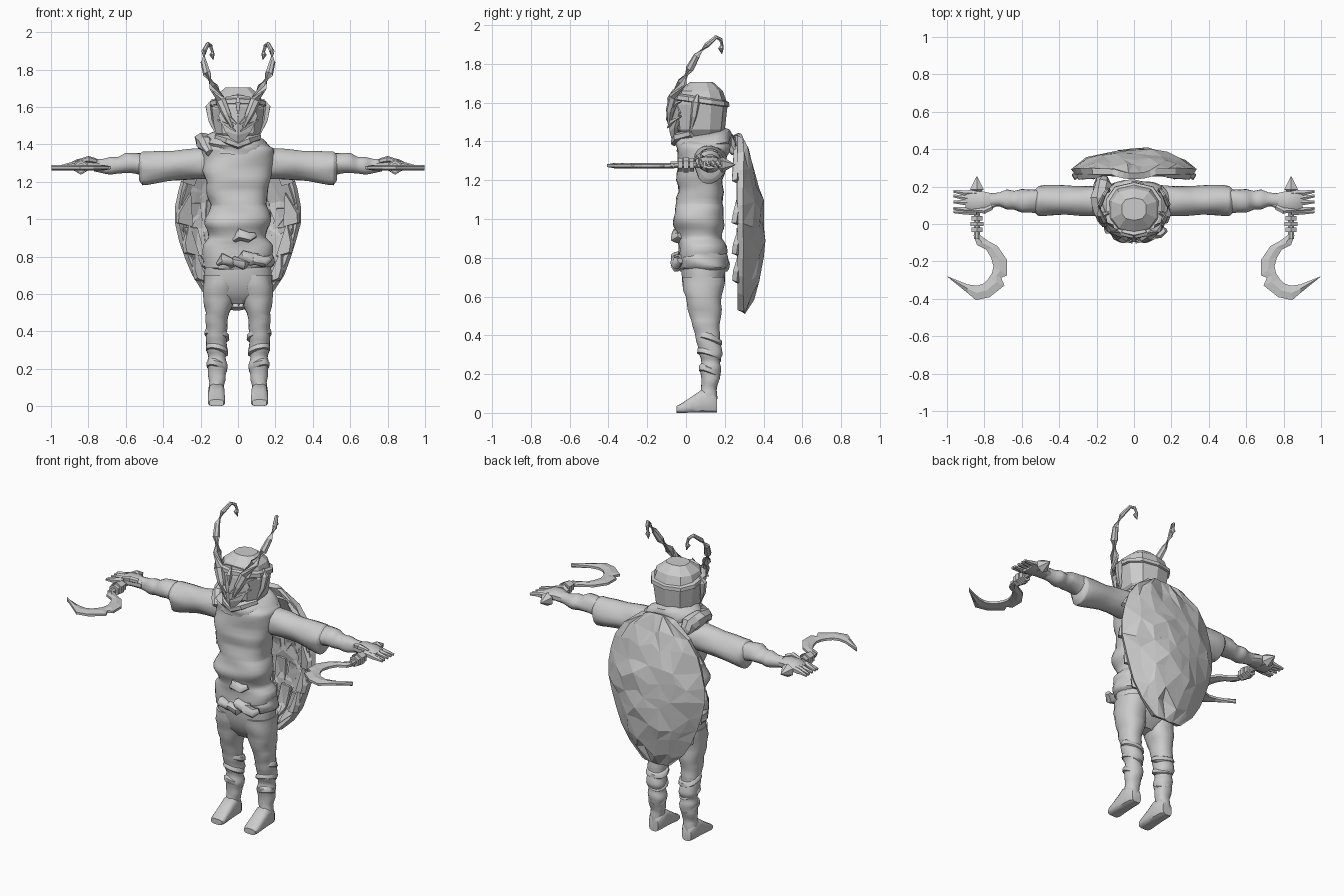
import bpy, bmesh, math, random
from mathutils import Vector as V, noise
random.seed(4)
grey = bpy.data.materials.new("plain grey")
grey.diffuse_color = (0.6, 0.6, 0.6, 1)


def make(name, verts, faces, smooth=None, mirror=False, thick=0, offset=-1):
    me = bpy.data.meshes.new(name)
    me.from_pydata([tuple(v) for v in verts], [], faces)
    bm = bmesh.new()
    bm.from_mesh(me)
    bmesh.ops.recalc_face_normals(bm, faces=bm.faces)
    bm.to_mesh(me)
    bm.free()
    ob = bpy.data.objects.new(name, me)
    bpy.context.collection.objects.link(ob)
    me.materials.append(grey)
    if thick:
        m = ob.modifiers.new("thickness", 'SOLIDIFY')
        m.thickness, m.offset = thick, offset
    if mirror:
        m = ob.modifiers.new("mirror", 'MIRROR')
        m.use_mirror_merge = False
    if smooth:
        bpy.ops.object.select_all(action='DESELECT')
        ob.select_set(True)
        bpy.context.view_layer.objects.active = ob
        bpy.ops.object.shade_smooth_by_angle(angle=math.radians(smooth))
    return ob


def loft(name, rings, n=18, power=1.0, sub=1, fold=0, freq=9, **kw):
    """Skin rings of (centre, half axis a, half axis b); fold adds cloth creases."""
    full = []
    for r, s in zip(rings, rings[1:]):
        full += [[V(p).lerp(V(q), i / sub) for p, q in zip(r, s)] for i in range(sub)]
    full.append([V(p) for p in rings[-1]])
    verts = []
    for c, a, b in full:
        for k in range(n):
            t = math.tau * (k + 0.5) / n
            co, si = math.cos(t), math.sin(t)
            d = a * math.copysign(abs(co) ** power, co) + b * math.copysign(abs(si) ** power, si)
            p = c + d
            if fold:
                q = V((p.x * freq * .5, p.y * freq * .5, p.z * freq * 1.4))
                p += d.normalized() * fold * noise.noise(q)
            verts.append(p)
    faces = [(i * n + k, i * n + (k + 1) % n, (i + 1) * n + (k + 1) % n, (i + 1) * n + k)
             for i in range(len(full) - 1) for k in range(n)]
    faces += [tuple(range(n)), tuple(range((len(full) - 1) * n, len(full) * n))]
    return make(name, verts, faces, **kw)


def upright(rows):      # rows of z, centre x, centre y, half width, half depth
    return [((x, y, z), (w, 0, 0), (0, d, 0)) for z, x, y, w, d in rows]


def along_x(rows):      # rows of x, y, z, half depth, half height
    return [((x, y, z), (0, d, 0), (0, 0, h)) for x, y, z, d, h in rows]


def tube(name, pts, radii, n=6, **kw):
    pts = [V(p) for p in pts]
    rings = []
    for i, p in enumerate(pts):
        t = (pts[min(i + 1, len(pts) - 1)] - pts[max(i - 1, 0)]).normalized()
        up = V((0, 0, 1)) if abs(t.z) < .8 else V((0, 1, 0))
        a = t.cross(up).normalized()
        rings.append((p, a * radii[i], t.cross(a) * radii[i]))
    return loft(name, rings, n, **kw)


# Tunic, sash and trousers
loft("tunic", upright([
    (.74, 0, .09, .175, .115), (.86, 0, .08, .185, .125), (.90, 0, .07, .158, .12),
    (.97, 0, .065, .168, .13), (1.05, 0, .065, .162, .125), (1.08, 0, .07, .155, .12),
    (1.20, 0, .07, .175, .12), (1.32, 0, .085, .20, .125), (1.38, 0, .10, .19, .135),
    (1.42, 0, .10, .12, .11), (1.46, 0, .09, .08, .08)]),
    n=32, power=.8, sub=4, fold=.022, smooth=50)
loft("sash", upright([(.73, 0, .09, .17, .11), (.75, 0, .09, .19, .127), (.80, 0, .09, .192, .13),
                      (.83, 0, .09, .178, .115)]), n=32, power=.85, sub=3, fold=.022, freq=20, smooth=45)
for i, (x, z) in enumerate([(-.06, .77), (.0, .76), (.05, .79), (.11, .77), (.03, .90)]):
    tube("sash_knot_%d" % i, [(x - .05, -.03, z - .01), (x - .02, -.05, z + .015), (x + .03, -.05, z), (x + .06, -.03, z + .015)],
         [.012, .03, .027, .012], 8, fold=.012, freq=30, smooth=50)
loft("hips", upright([(.80, 0, .09, .175, .115), (.68, 0, .09, .182, .112), (.60, 0, .09, .17, .085),
                      (.545, 0, .09, .08, .04)]), n=24, power=.85, sub=2, smooth=50)
loft("trouser_leg", upright([
    (.70, .095, .09, .09, .11), (.60, .10, .09, .085, .098), (.50, .108, .10, .067, .082),
    (.43, .112, .105, .058, .07), (.38, .112, .115, .06, .066), (.34, .112, .12, .055, .062),
    (.30, .113, .125, .06, .062), (.26, .113, .125, .047, .05), (.22, .113, .125, .053, .052),
    (.18, .113, .125, .044, .045), (.14, .113, .122, .046, .045), (.10, .113, .12, .04, .043),
    (.04, .113, .115, .04, .043)]), n=20, power=.9, sub=3, fold=.012, freq=14, smooth=50, mirror=True)
for i, z in enumerate((.38, .30, .21)):     # leg wraps
    loft("leg_wrap_%d" % i, [((.113, .12, z + s * .022), (w - i * .005, 0, .012), (0, w - i * .006, -.02))
                             for s, w in ((-1, .052), (-.5, .066), (.5, .065), (1, .05))],
         n=16, fold=.008, freq=25, smooth=50, mirror=True)
loft("shoe", [((.115, y, h / 2), (w, 0, 0), (0, 0, h / 2)) for y, h, w in
              ((.16, .08, .032), (.14, .11, .042), (.08, .12, .045), (.03, .085, .045),
               (-.03, .045, .046), (-.05, .035, .038))], n=12, power=.6, smooth=40, mirror=True)

# Sleeves, forearms and hands
loft("sleeve", along_x([
    (.12, .12, 1.30, .085, .085), (.22, .12, 1.295, .078, .082), (.34, .125, 1.285, .076, .08),
    (.48, .125, 1.275, .08, .086), (.51, .125, 1.275, .078, .088), (.53, .125, 1.28, .06, .068)]),
    n=20, sub=4, fold=.014, freq=12, smooth=50, mirror=True)
loft("forearm", along_x([
    (.50, .125, 1.29, .065, .06), (.60, .125, 1.295, .065, .055), (.64, .128, 1.29, .048, .045),
    (.68, .13, 1.29, .05, .045), (.72, .13, 1.285, .036, .036), (.77, .125, 1.285, .036, .032)]),
    n=16, sub=3, fold=.014, freq=16, smooth=50, mirror=True)
loft("palm", along_x([(.74, .125, 1.285, .035, .03), (.80, .12, 1.295, .055, .03),
                      (.86, .12, 1.29, .06, .03), (.90, .125, 1.28, .055, .02)]),
     n=10, power=.8, smooth=35, mirror=True)
for i, (y0, y1) in enumerate(((.165, .175), (.14, .15), (.115, .118), (.075, .085), (.065, .065))):
    tube("finger_%d" % i, [(.84, y0, 1.295), (.90, y0, 1.285), (.965, y1, 1.275)],
         [.02, .017, .008], 6, smooth=30, mirror=True)
tube("thumb", [(.76, .09, 1.31), (.80, .07, 1.32), (.86, .075, 1.31)], [.015, .018, .008], 6, smooth=30, mirror=True)

# Hooked sickles
Z = 1.28
tube("sickle_handle", [(.84, .20, Z), (.84, -.08, Z)], [.018, .018], 8, mirror=True)
tube("sickle_spike", [(.84, .165, Z), (.84, .185, Z), (.84, .255, Z)], [.015, .042, .001], 6, mirror=True)
for i, y in enumerate((.03, 0, -.03)):
    tube("sickle_collar_%d" % i, [(.84, y + .012, Z), (.84, y - .012, Z)],
         [.034 + .006 * (i % 2)] * 2, 6, mirror=True)
edge = [(.855, -.06, .825, -.06), (.835, -.11, .79, -.09), (.785, -.135, .735, -.12), (.757, -.18, .687, -.19),
        (.745, -.23, .685, -.27), (.755, -.265, .715, -.285), (.77, -.295, .70, -.325),
        (.80, -.325, .775, -.385), (.84, -.337, .845, -.40), (.89, -.327, .89, -.365), (.998, -.28, .995, -.284)]
loft("sickle_blade", [(((a + c) / 2, (b + d) / 2, Z - .005), ((c - a) / 1.42, (d - b) / 1.42, .0), (0, 0, .014))
                      for a, b, c, d in edge], n=6, mirror=True)

# Helmet: faceted shell, rim band, cheek guards and neck guard
loft("helmet", upright([(1.42, 0, .08, .095, .095), (1.46, 0, .075, .128, .125), (1.59, 0, .075, .146, .14),
                        (1.66, 0, .075, .125, .115), (1.705, 0, .08, .068, .06)]), n=10, power=.8)
loft("helmet_band", [((0, .072, z), (w, 0, 0), (0, w - .005, -.02)) for z, w in
                     ((1.595, .143), (1.60, .157), (1.622, .155), (1.63, .138))], n=10, power=.8)
tube("ear_guard", [(.135, .06, 1.64), (.155, .05, 1.60), (.145, .04, 1.53), (.11, .02, 1.44)],
     [.006, .022, .017, .004], 5, mirror=True)

# Pointed mask with ridge, brow, gem and jaw
m = [(0, -.06, 1.665), (0, -.078, 1.60), (0, -.095, 1.53), (0, -.085, 1.45), (0, -.07, 1.395),
     (.065, -.045, 1.655), (.09, -.05, 1.60), (.105, -.035, 1.55), (.07, -.06, 1.47), (.03, -.06, 1.42)]
make("mask", m, [(i, i + 1, i + 6, i + 5) for i in range(4)], mirror=True, thick=.02)
tube("mask_brow", [(.01, -.1, 1.51), (.05, -.085, 1.545), (.10, -.05, 1.60), (.145, -.02, 1.61)],
     [.005, .014, .012, .003], 4, mirror=True)
tube("mask_cheek", [(.015, -.095, 1.47), (.05, -.075, 1.50), (.11, -.025, 1.53)], [.004, .012, .004], 4, mirror=True)
tube("forehead_gem", [(0, -.065, 1.67), (0, -.085, 1.62), (0, -.09, 1.55)], [.002, .018, .002], 4)
tube("jaw_scarf", [(-.11, .03, 1.44), (-.05, -.045, 1.42), (0, -.06, 1.395), (.05, -.045, 1.42), (.11, .03, 1.44)],
     [.02, .025, .02, .025, .02], 6)

# Curved horns with hooked tips
tube("horn", [(.03, -.088, 1.49), (.06, -.08, 1.56), (.09, -.06, 1.63), (.13, -.02, 1.705), (.165, .02, 1.775),
              (.183, .055, 1.84), (.182, .105, 1.895), (.16, .155, 1.938), (.145, .18, 1.925),
              (.137, .185, 1.895), (.14, .18, 1.88), (.132, .185, 1.85)],
     [.008, .024, .029, .026, .022, .017, .014, .011, .010, .008, .015, .001], 7, mirror=True)

# Ragged collar and shoulder wrap
loft("collar", [((0, .095, z), (w, 0, s), (0, d, .015)) for z, w, d, s in
                ((1.36, .17, .14, -.01), (1.40, .18, .15, -.02), (1.44, .14, .125, -.02), (1.455, .11, .10, -.02))],
     n=22, sub=2, fold=.03, freq=18, smooth=40)
tube("shoulder_wrap", [(-.15, 0, 1.35), (-.175, .06, 1.405), (-.18, .14, 1.42), (-.17, .21, 1.40), (-.15, .25, 1.34)],
     [.025, .045, .05, .045, .02], 8, sub=2, fold=.02, freq=20)

# Back shell: surface function, faceted base and overlapping scales
PROFILE = [(1.43, .12, .24), (1.36, .21, .28), (1.22, .29, .335), (1.02, .325, .375),
           (.85, .285, .37), (.66, .21, .33), (.53, .09, .275)]   # z, half width, rear y


def shell(u, z, out=0):
    z = min(max(z, .53), 1.43)
    for (z0, w0, b0), (z1, w1, b1) in zip(PROFILE, PROFILE[1:]):
        if z >= z1:
            t = (z0 - z) / (z0 - z1)
            w, b = w0 + (w1 - w0) * t, b0 + (b1 - b0) * t
            break
    return V((u * w, .265 + (b - .265) * (1 - abs(u) ** 2.4) + out, z))


R, C = 11, 9
base = []
for i in range(R):
    for j in range(C):
        p = shell(j / (C - 1) * 2 - 1, 1.43 - .9 * i / (R - 1))
        if 0 < j < C - 1 and 0 < i < R - 1:
            p += V((random.uniform(-.02, .02), random.uniform(-.015, .008), random.uniform(-.025, .025)))
        base.append(p)
tris = []
for i in range(R - 1):
    for j in range(C - 1):
        a, b, c, d = i * C + j, i * C + j + 1, (i + 1) * C + j + 1, (i + 1) * C + j
        tris += [(a, b, c), (a, c, d)] if (i + j) % 2 else [(a, b, d), (b, c, d)]
make("back_shell", base, tris, thick=.035)

verts, faces = [], []
for z, count, length in ((1.38, 3, .24), (1.24, 4, .26), (1.08, 5, .25), (.93, 6, .24), (.80, 5, .24)):
    for k in range(count):
        u = (k + .5) / count * 2 - 1
        du = 1.0 / count
        zz, L = z + random.uniform(-.03, .03), length * random.uniform(.85, 1.1)
        o, n = random.uniform(.004, .012), len(verts)
        verts += [shell(u - du * .7, zz, o - .01), shell(u + du * .7, zz, o - .01), shell(u + du * .95, zz - .55 * L, o),
                  shell(u + random.uniform(-.3, .3) * du, zz - L, o), shell(u - du * .95, zz - .55 * L, o),
                  shell(u, zz - .5 * L, o + .014)]
        faces += [(n + i, n + (i + 1) % 5, n + 5) for i in range(5)]
make("shell_scales", verts, faces, thick=.014)

# Ragged side spikes along the shell rim
for i, z in enumerate((1.2, .98, .82, .68)):
    pts = [shell(.85, z + .16), shell(1.0, z + .05), shell(1.03, z), shell(.8, z - .02)]
    make("rim_spike_%d" % i, [p - V((0, .01, 0)) for p in pts], [(0, 1, 2, 3)], mirror=True, thick=.03, offset=0)
